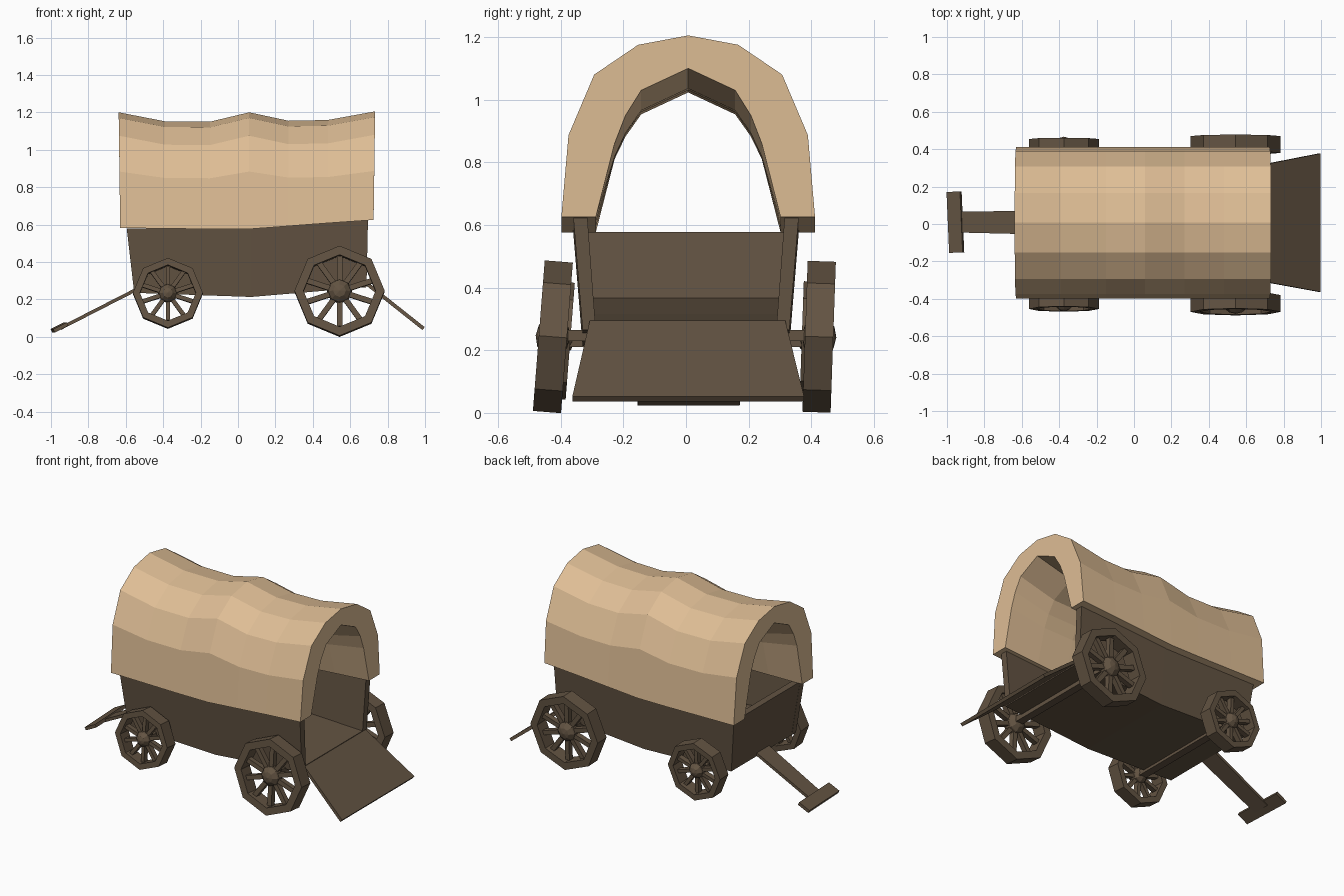
import bpy, bmesh
from math import cos, sin, pi, radians
from mathutils import Matrix, Vector

if "Cube" in bpy.data.objects:
    bpy.data.objects.remove(bpy.data.objects["Cube"])


def material(name, rgb):
    m = bpy.data.materials.new(name)
    m.diffuse_color = (*rgb, 1)
    m.use_nodes = True
    m.node_tree.nodes["Principled BSDF"].inputs["Base Color"].default_value = m.diffuse_color
    return m


CLOTH = material("cloth", (0.73, 0.51, 0.30))
WOOD = material("wood", (0.125, 0.088, 0.055))


def finish(name, bm, mat):
    bmesh.ops.recalc_face_normals(bm, faces=bm.faces)
    me = bpy.data.meshes.new(name)
    bm.to_mesh(me)
    bm.free()
    me.materials.append(mat)
    ob = bpy.data.objects.new(name, me)
    bpy.context.collection.objects.link(ob)
    return ob


def loft(name, rings, mat, bm=None):
    """Skin closed rings of equal length and cap both ends."""
    bm = bmesh.new()
    vs = [[bm.verts.new(p) for p in r] for r in rings]
    n = len(rings[0])
    for a, b in zip(vs, vs[1:]):
        for i in range(n):
            j = (i + 1) % n
            bm.faces.new((a[i], a[j], b[j], b[i]))
    # caps as strips, so an arch-shaped end stays clean
    for r in (vs[0], vs[-1]):
        for i in range(n // 2 - 1):
            bm.faces.new((r[i], r[i + 1], r[n - 2 - i], r[n - 1 - i]))
    return finish(name, bm, mat)


# Canvas cover: thick arch swept along the wagon, sagging between hoops
half_out = [(0.405, 0.60), (0.382, 0.887), (0.30, 1.08), (0.16, 1.175)]
half_in = [(0.295, 0.60), (0.235, 0.86), (0.20, 0.95), (0.15, 1.03)]


def arch(half, top):
    return [(-y, z) for y, z in half] + [(0, top)] + [(y, z) for y, z in half[::-1]]


outer, inner = arch(half_out, 1.205), arch(half_in, 1.10)
stations = [(-0.63, 0.005, 0.582), (-0.39, 0.053, 0.579), (-0.15, 0.055, 0.576),
            (0.06, 0.005, 0.576), (0.27, 0.05, 0.592), (0.48, 0.046, 0.608),
            (0.725, 0.0, 0.625)]
rings = []
for x, sag, low in stations:
    ring = []
    for prof, k in ((outer, 1), (inner[::-1], 1.4)):
        for y, z in prof:
            f = (z - 0.6) / 0.6
            zz = low if f < 0.01 else z - sag * k * min(1, 1.5 * f)
            lean = 0.008 * f * (1 if x > 0.5 else -1 if x < -0.5 else 0)
            ring.append((x + lean, y + 0.007, zz))
    rings.append(ring)
loft("canvas_cover", rings, CLOTH)

# Wagon bed: two flared side walls, floor and front wall
# (x top, x bottom, z top, z bottom, floor z)
bed = [(-0.595, -0.555, 0.58, 0.235, 0.37), (0.07, 0.07, 0.577, 0.213, 0.315),
       (0.695, 0.687, 0.628, 0.265, 0.295)]
for side, s in (("left", 1), ("right", -1)):
    loft(side + "_wall", [[(xt, s * 0.36, zt), (xb, s * 0.33, zb),
                           (xb, s * 0.288, zb), (xt, s * 0.315, zt)]
                          for xt, xb, zt, zb, _ in bed], WOOD)
loft("floor", [[(xb, -0.3, zf), (xb, 0.3, zf), (xb, 0.3, zb), (xb, -0.3, zb)]
               for _, xb, _, zb, zf in bed], WOOD)
loft("front_wall", [[(-0.595 + d, -0.33, 0.578), (-0.595 + d, 0.33, 0.578),
                     (-0.555 + d, 0.31, 0.237), (-0.555 + d, -0.31, 0.237)]
                    for d in (0.001, 0.045)], WOOD)


# Sloping boards: each end is (x, z, y centre, half width)
def board(name, a, b, t):
    d = Vector((b[0] - a[0], 0, b[1] - a[1])).normalized()
    n = Vector((-d.z, 0, d.x)) * t / 2
    rings = []
    for x, z, yc, w in (a, b):
        p = Vector((x, yc, z))
        w = Vector((0, w, 0))
        rings.append([p - w + n, p + w + n, p + w - n, p - w - n])
    return loft(name, rings, WOOD)


board("tailgate", (0.685, 0.287, 0.005, 0.312), (0.992, 0.044, 0.007, 0.37), 0.02)
board("tongue", (-0.50, 0.275, 0.008, 0.064), (-0.95, 0.045, 0.01, 0.055), 0.018)
bar = board("tongue_crossbar", (-0.036, -0.018, 0, 0.163), (0.036, 0.018, 0, 0.163), 0.02)
bar.location = (-0.955, 0.01, 0.05)
bar.rotation_euler = (0, 0, radians(2.5))

# Axles
for name, x, z in (("front_axle", -0.375, 0.228), ("rear_axle", 0.545, 0.247)):
    bm = bmesh.new()
    bmesh.ops.create_cube(bm, size=1, matrix=Matrix.Translation((x, 0, z))
                          @ Matrix.Diagonal((0.05, 0.82, 0.035, 1)))
    finish(name, bm, WOOD)


# Spoked wheel with octagonal rim, axis along y, outside facing +y
def wheel(name, r, width):
    bm = bmesh.new()
    ri = r * 0.80
    rows = []
    for i in range(8):
        c, s = cos(i * pi / 4), sin(i * pi / 4)
        rows.append([bm.verts.new((c * q, y, s * q)) for q, y in
                     ((r, width / 2), (r, -width / 2), (ri, -width / 2), (ri, width / 2))])
    for i in range(8):
        a, b = rows[i], rows[(i + 1) % 8]
        for k in range(4):
            m = (k + 1) % 4
            bm.faces.new((a[k], a[m], b[m], b[k]))
    for i in range(10):
        mat = (Matrix.Rotation((i + 0.5) * pi / 5, 4, 'Y')
               @ Matrix.Translation((ri * 0.52, 0, 0))
               @ Matrix.Diagonal((ri * 0.9, 0.035, r * 0.12, 1)))
        bmesh.ops.create_cube(bm, size=1, matrix=mat)
    bmesh.ops.create_uvsphere(bm, u_segments=8, v_segments=6, radius=1,
                              matrix=Matrix.Rotation(pi / 2, 4, 'X')
                              @ Matrix.Diagonal((r * 0.28, r * 0.28, 0.055, 1)))
    return finish(name, bm, WOOD)


for end, x, z, y, r, w in (("front", -0.375, 0.232, 0.412, 0.187, 0.085),
                           ("rear", 0.543, 0.243, 0.425, 0.241, 0.09)):
    for side, s, camber in (("left", 1, 2), ("right", -1, 4.5)):
        wh = wheel(f"{end}_{side}_wheel", r, w)
        wh.location = (x, s * y, z)
        wh.rotation_euler = (radians(-s * camber), 0, 0 if s > 0 else pi)
